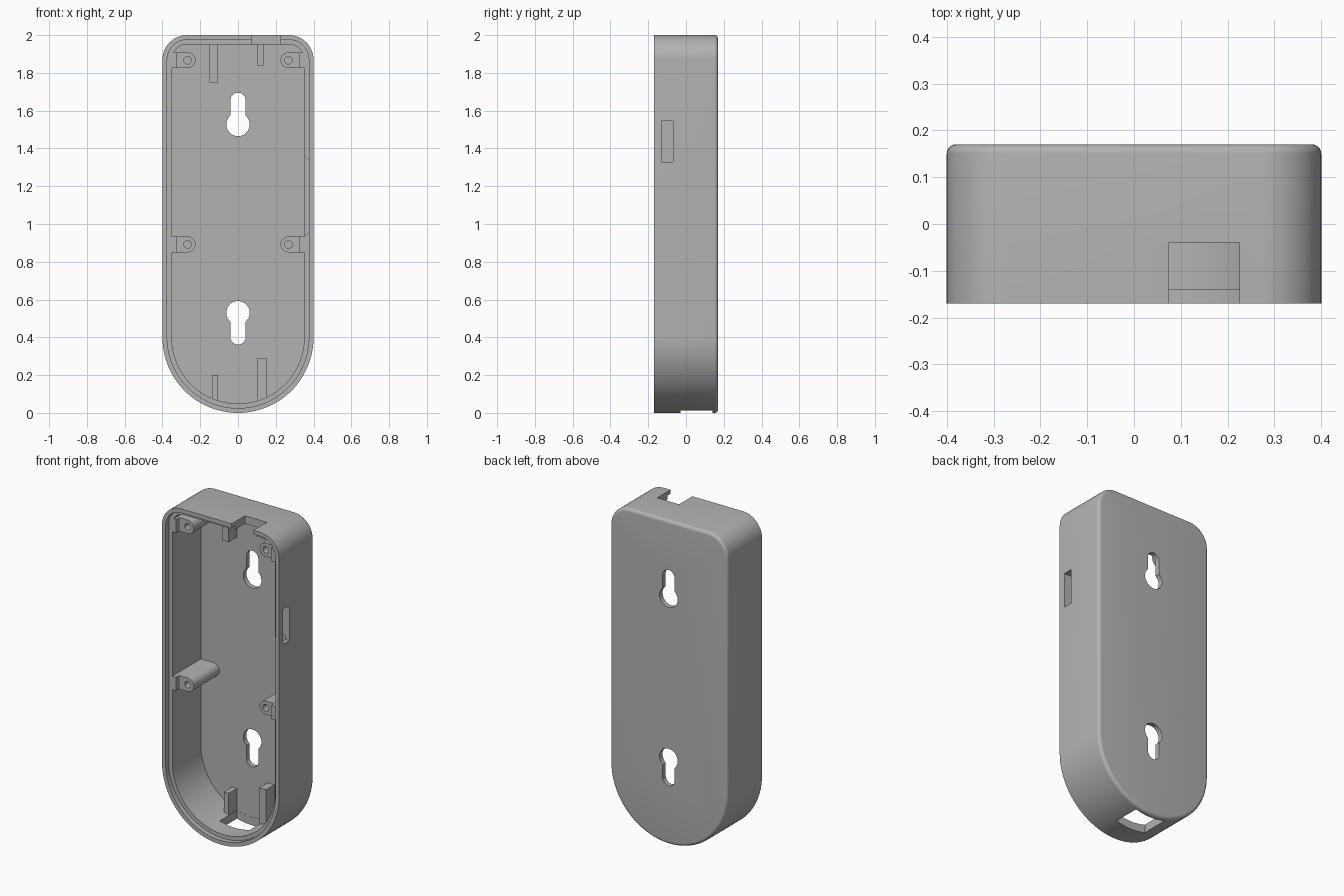
import bpy, bmesh, math

if "Cube" in bpy.data.objects:
    bpy.data.objects.remove(bpy.data.objects["Cube"])

grey = bpy.data.materials.new("plain grey")
grey.diffuse_color = (0.45, 0.45, 0.45, 1)
grey.use_nodes = True
grey.node_tree.nodes["Principled BSDF"].inputs["Base Color"].default_value = grey.diffuse_color


def arc(cx, cz, r, a0, a1, n):
    return [(cx + r * math.cos(math.radians(a0 + (a1 - a0) * i / n)),
             cz + r * math.sin(math.radians(a0 + (a1 - a0) * i / n))) for i in range(n + 1)]


def outline(d):
    """Case outline in x/z, moved inward by d: round bottom, small top corners."""
    r = 0.13 - d
    return (arc(0, 0.4, 0.4 - d, 180, 360, 64)
            + arc(0.27, 1.87, r, 0, 90, 12) + arc(-0.27, 1.87, r, 90, 180, 12))


def rect(x0, x1, z0, z1):
    return [(x0, z0), (x1, z0), (x1, z1), (x0, z1)]


def loft(name, rings):
    """Closed solid through a list of (outline, y) rings, capped at both ends."""
    bm = bmesh.new()
    loops = [[bm.verts.new((x, y, z)) for x, z in pts] for pts, y in rings]
    n = len(loops[0])
    for a, b in zip(loops, loops[1:]):
        for i in range(n):
            j = (i + 1) % n
            bm.faces.new((a[i], a[j], b[j], b[i]))
    bm.faces.new(loops[0])
    bm.faces.new(loops[-1])
    bmesh.ops.recalc_face_normals(bm, faces=bm.faces)
    me = bpy.data.meshes.new(name)
    bm.to_mesh(me)
    bm.free()
    ob = bpy.data.objects.new(name, me)
    bpy.context.collection.objects.link(ob)
    me.materials.append(grey)
    return ob


def prism(name, pts, y0, y1):
    return loft(name, [(pts, y0), (pts, y1)])


def select(ob):
    bpy.ops.object.select_all(action='DESELECT')
    ob.select_set(True)
    bpy.context.view_layer.objects.active = ob


def cut(ob, cutter):
    cutter.hide_render = True
    select(ob)
    m = ob.modifiers.new("cut", 'BOOLEAN')
    m.operation, m.solver, m.object = 'DIFFERENCE', 'EXACT', cutter
    bpy.ops.object.modifier_apply(modifier=m.name)
    bpy.data.objects.remove(cutter)


# Shell: rounded back edge, outer wall, rim, stepped ledge, inner wall, floor
F = 0.02
rings = [(outline(F - F * math.sin(math.radians(a))), 0.17 - F + F * math.cos(math.radians(a)))
         for a in range(0, 91, 15)]
rings += [(outline(0), -0.17), (outline(0.025), -0.17), (outline(0.025), -0.14),
          (outline(0.049), -0.14), (outline(0.049), 0.14)]
shell = loft("case_shell", rings)


def keyhole(cz, sign):
    """Wall-hanging hole: large circle with a narrower slot on one side."""
    R, r, zs = 0.062, 0.041, 0.127
    a = math.degrees(math.acos(r / R))
    pts = arc(0, 0, R, 180 - a, 360 + a, 32) + arc(0, zs, r, 0, 180, 16)
    return prism("keyhole_cutter", [(x, cz + sign * z) for x, z in pts], 0.1, 0.2)


cut(shell, keyhole(1.527, 1))
cut(shell, keyhole(0.53, -1))
# Cable notch in the top, side slot, bottom window and pocket in the right wall
cut(shell, prism("notch_cutter", rect(0.075, 0.225, 1.9, 2.1), -0.2, -0.04))
cut(shell, prism("slot_cutter", rect(0.33, 0.45, 1.328, 1.545), -0.13, -0.07))
cut(shell, prism("window_cutter", rect(-0.104, 0.102, -0.1, 0.15), -0.03, 0.139))
pocket = [(0.34, 0.925), (0.375, 0.955), (0.375, 1.34), (0.34, 1.375)]
cut(shell, prism("pocket_cutter", pocket, -0.2, -0.02))
parts = [shell]

# Screw bosses with a raised block against the wall
for s, side in ((-1, "left"), (1, "right")):
    for zc, level in ((1.867, "upper"), (0.892, "lower")):
        pts = [(0.36, -0.042)] + arc(0.267, 0, 0.042, 270, 90, 16) + [(0.36, 0.042)]
        boss = prism(f"{level}_{side}_screw_boss", [(s * x, zc + z) for x, z in pts], -0.11, 0.15)
        cut(boss, prism("screw_cutter", arc(s * 0.267, zc, 0.02, 0, 345, 23), -0.2, 0.05))
        xs = sorted((s * 0.325, s * 0.36))
        block = prism(f"{level}_{side}_boss_block", rect(*xs, zc - 0.042, zc + 0.042), -0.14, 0.15)
        parts += [boss, block]

# Ribs on the floor beside the cable openings
for name, box in (("upper_left_rib", (-0.152, -0.106, 1.75, 1.96)),
                  ("upper_right_rib", (0.103, 0.136, 1.84, 1.96)),
                  ("lower_left_rib", (-0.138, -0.106, 0.055, 0.2)),
                  ("lower_right_rib", (0.103, 0.15, 0.055, 0.29))):
    parts.append(prism(name, rect(*box), 0.06, 0.15))

for ob in parts:
    select(ob)
    bpy.ops.object.shade_smooth_by_angle(angle=math.radians(30))
